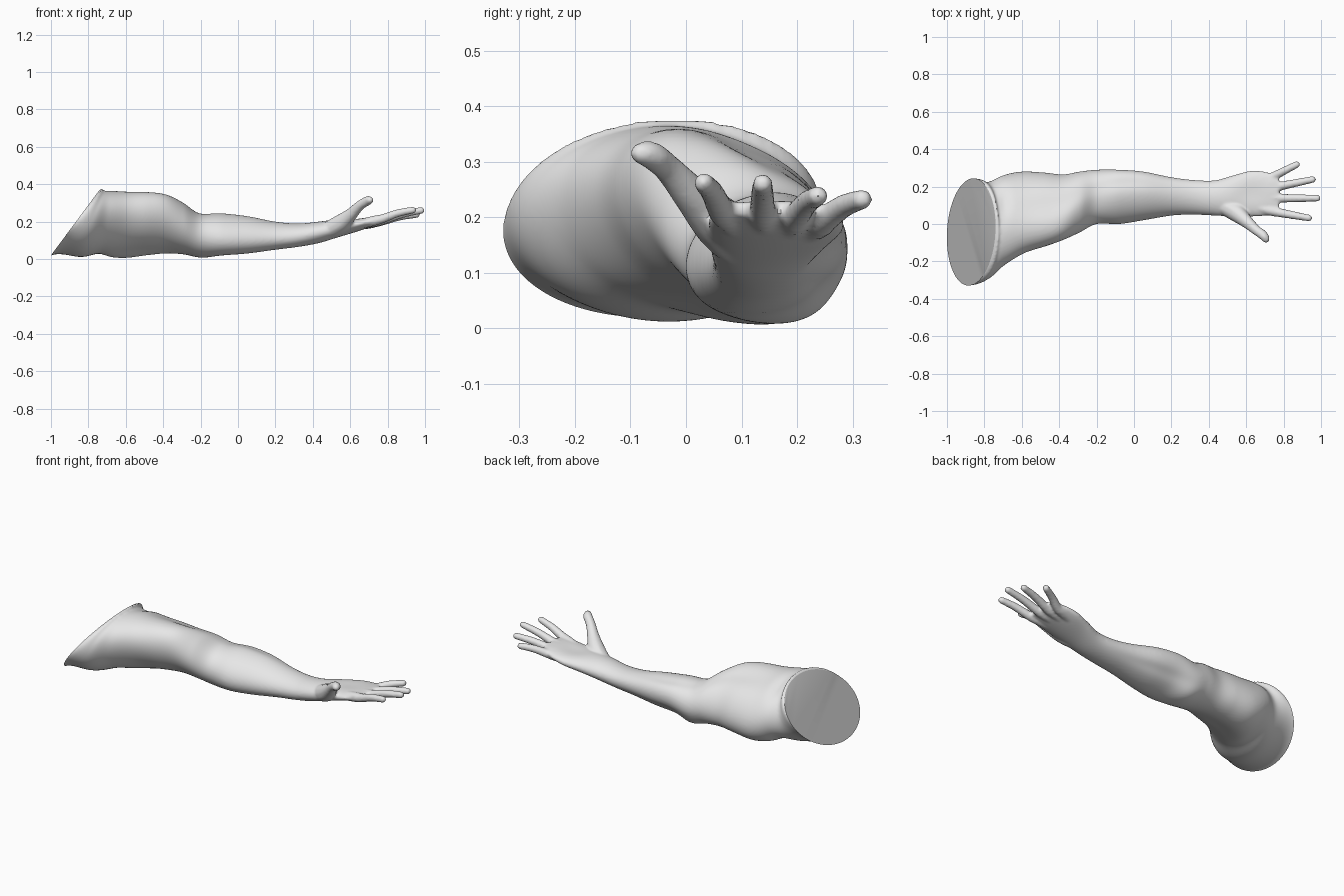
import bpy, bmesh, math
from mathutils import Vector

old = bpy.data.objects.get("Cube")
if old:
    bpy.data.objects.remove(old)


def material(name, value):
    m = bpy.data.materials.new(name)
    m.use_nodes = True
    colour = (value, value, value, 1)
    m.diffuse_color = colour
    m.node_tree.nodes["Principled BSDF"].inputs["Base Color"].default_value = colour
    return m


def spline(stations, steps):
    """Smooth curve through tuples of any length."""
    pts = [stations[0]] + list(stations) + [stations[-1]]
    out = []
    for a, b, c, d in zip(pts, pts[1:], pts[2:], pts[3:]):
        for i in range(steps):
            t = i / steps
            out.append([0.5 * (2 * q + (r - p) * t + (2 * p - 5 * q + 4 * r - s) * t * t
                               + (3 * q - p - 3 * r + s) * t ** 3)
                        for p, q, r, s in zip(a, b, c, d)])
    return out + [list(stations[-1])]


# Sections of the limb: x, y low, y high, z low, z high, lean, shear
SECTIONS = [
    (-1.03, -.33, .24, -.10, .25, .13, .03),
    (-.87, -.33, .245, .02, .37, .13, .03),
    (-.78, -.29, .225, .01, .365, .06, 0),
    (-.70, -.215, .26, .01, .365, .02, -.04),
    (-.60, -.155, .28, .005, .36, 0, -.07),
    (-.48, -.12, .275, .02, .355, 0, -.07),
    (-.38, -.085, .265, .03, .34, 0, -.06),
    (-.29, -.045, .28, .025, .30, 0, -.03),
    (-.20, 0, .29, .01, .25, 0, 0),
    (-.08, 0, .29, .02, .245, 0, .03),
    (.05, .02, .28, .03, .23, 0, .03),
    (.20, .045, .25, .05, .20, 0, .02),
    (.32, .05, .235, .065, .19, 0, .01),
    (.43, .045, .233, .085, .20, 0, 0),
    (.53, .04, .26, .115, .215, 0, 0),
    (.63, .04, .285, .145, .225, 0, 0),
    (.72, .045, .275, .175, .23, 0, 0),
    (.775, .06, .25, .20, .23, 0, 0),
]
# Muscles and hollows: x, angle, length, angular width, height
MUSCLES = [
    (-.45, 60, .16, 20, -.016), (-.42, 115, .13, 30, .008),
    (-.55, 240, .16, 22, -.014), (-.72, 285, .035, 45, -.02),
    (-.66, 150, .10, 30, .012), (-.71, 55, .04, 22, -.012),
    (-.22, 100, .06, 35, -.008), (-.05, 70, .16, 16, -.008),
    (-.18, 300, .06, 25, .008), (.0, 330, .18, 15, -.007),
    (.62, 90, .09, 40, -.012),
]


def bulge(x, angle):
    total = 0
    for mx, ma, length, width, height in MUSCLES:
        turn = (angle - ma + 180) % 360 - 180
        total += height * math.exp(-((x - mx) / length) ** 2 - (turn / width) ** 2)
    return total


bm = bmesh.new()

# Upper arm, forearm and palm as one loft
SIDES = 72
rings = []
for x, y0, y1, z0, z1, lean, shear in spline(SECTIONS, 8):
    half = math.sqrt(max(((y1 - y0) / 2) ** 2 - shear ** 2, 1e-4))
    ring = []
    for k in range(SIDES):
        a = math.tau * k / SIDES
        c, s = math.cos(a), math.sin(a)
        b = bulge(x, math.degrees(a))
        ring.append(bm.verts.new((x + lean * s,
                                  (y0 + y1) / 2 + half * c + shear * s + b * c,
                                  (z0 + z1) / 2 + (z1 - z0) / 2 * s + b * s)))
    rings.append(ring)
for lower, upper in zip(rings, rings[1:]):
    for k in range(SIDES):
        n = (k + 1) % SIDES
        bm.faces.new((lower[k], lower[n], upper[n], upper[k]))
bm.faces.new(rings[0])
bm.faces.new(rings[-1])
bmesh.ops.recalc_face_normals(bm, faces=bm.faces[:])


# Digits as rows of overlapping balls along a path: x, y, z, radius
def digit(path):
    for x, y, z, r in spline(path, 14):
        made = bmesh.ops.create_icosphere(bm, subdivisions=2, radius=r)
        bmesh.ops.translate(bm, verts=made["verts"], vec=(x, y, z))


def finger(base, tip):
    b, t = Vector(base), Vector(tip)
    root = Vector((.58, .16 + (b.y - .16) * .55, .17))
    mid = b.lerp(t, .5) + Vector((0, 0, .006))
    digit([(*root, .026), (*b.lerp(root, .25), .028), (*b, .025), (*mid, .022), (*t, .019)])


finger((.77, .062, .215), (.935, .032, .262))
finger((.78, .138, .210), (.98, .138, .260))
finger((.77, .200, .203), (.955, .238, .238))
finger((.735, .250, .195), (.87, .318, .232))
digit([(.47, .10, .15, .045), (.54, .065, .185, .05), (.60, .015, .235, .036),
       (.65, -.03, .285, .027), (.69, -.06, .31, .026), (.705, -.08, .315, .021)])

mesh = bpy.data.meshes.new("arm_shape")
bm.to_mesh(mesh)
bm.free()
arm = bpy.data.objects.new("arm", mesh)
bpy.context.collection.objects.link(arm)

# Blend everything into one skin
remesh = arm.modifiers.new("blend", "REMESH")
remesh.mode = "VOXEL"
remesh.voxel_size = .007
smooth = arm.modifiers.new("soften", "SMOOTH")
smooth.factor = .5
smooth.iterations = 6
skin = bpy.data.meshes.new_from_object(arm.evaluated_get(bpy.context.evaluated_depsgraph_get()))
arm.modifiers.clear()
arm.data = skin
bpy.data.meshes.remove(mesh)

# Slice the shoulder along its slanted plane and close it
skin.materials.clear()
skin.materials.append(material("skin grey", .8))
skin.materials.append(material("cut grey", .5))
bm = bmesh.new()
bm.from_mesh(skin)
normal = Vector((-.35, 0, .26)).normalized()
cut = bmesh.ops.bisect_plane(bm, geom=bm.verts[:] + bm.edges[:] + bm.faces[:], dist=1e-5,
                             plane_co=(-.87, 0, .195), plane_no=normal, clear_outer=True)
rim = [e for e in cut["geom_cut"] if isinstance(e, bmesh.types.BMEdge)]
for f in bm.faces:
    f.material_index = 0
for f in bmesh.ops.holes_fill(bm, edges=rim, sides=0)["faces"]:
    f.material_index = 1
bmesh.ops.recalc_face_normals(bm, faces=bm.faces[:])
bm.to_mesh(skin)
bm.free()

bpy.context.view_layer.objects.active = arm
arm.select_set(True)
bpy.ops.object.shade_smooth_by_angle(angle=math.radians(40))
